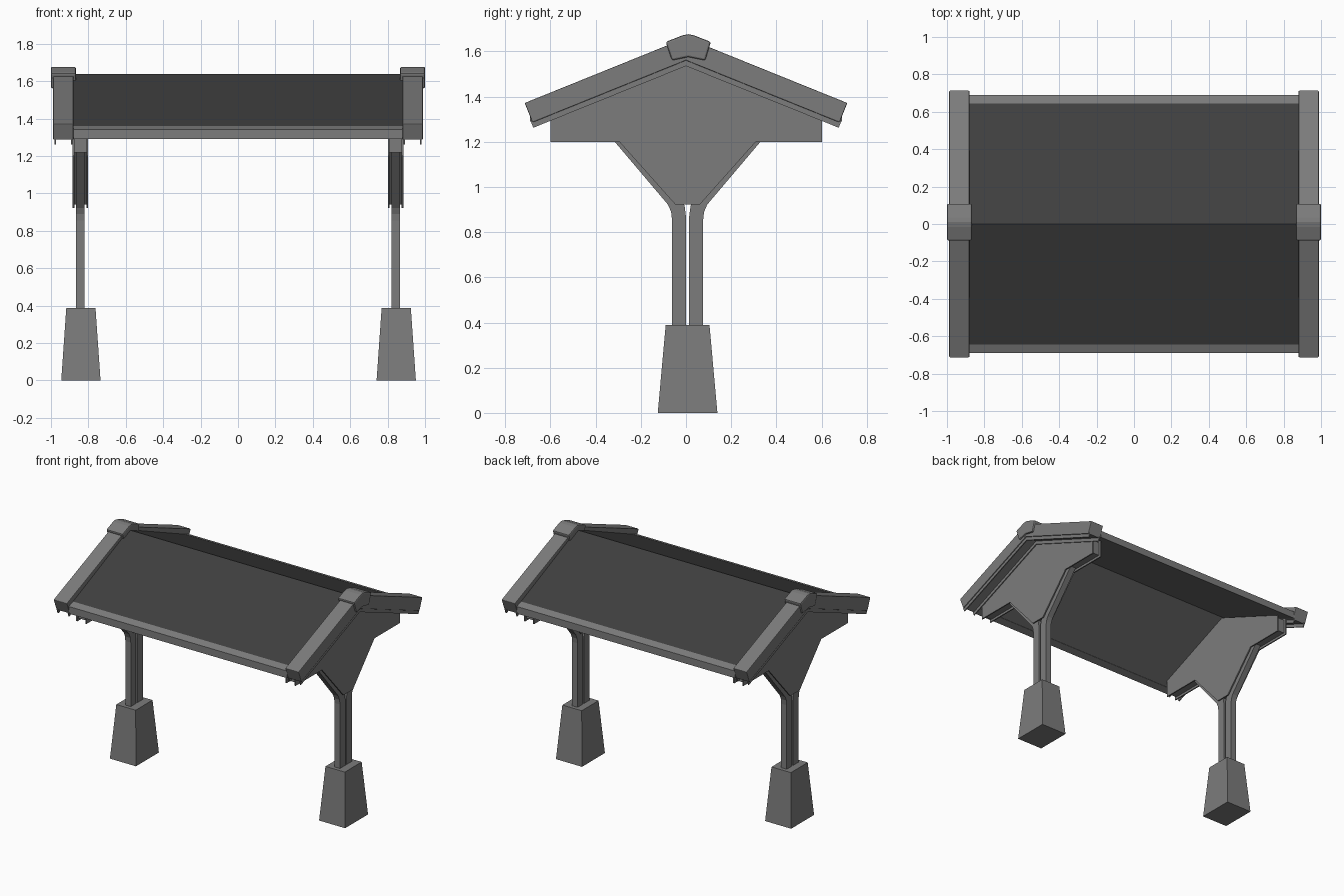
import bpy, bmesh

if "Cube" in bpy.data.objects:
    bpy.data.objects.remove(bpy.data.objects["Cube"])

M = 0.404      # slope of the barge boards
CY = 0.007     # centre line of the posts
PX = 0.843     # x of the post centres


def material(name, v):
    m = bpy.data.materials.new(name)
    m.diffuse_color = (v, v, v, 1)
    m.use_nodes = True
    m.node_tree.nodes["Principled BSDF"].inputs["Base Color"].default_value = m.diffuse_color
    return m


GREY = material("light grey", 0.2)
DARK = material("dark grey", 0.05)


def finish(name, bm, mat, bevel=0):
    bmesh.ops.recalc_face_normals(bm, faces=bm.faces[:])
    me = bpy.data.meshes.new(name)
    bm.to_mesh(me)
    bm.free()
    me.materials.append(mat)
    ob = bpy.data.objects.new(name, me)
    bpy.context.collection.objects.link(ob)
    if bevel:
        b = ob.modifiers.new("bevel", 'BEVEL')
        b.width, b.segments = bevel, 2
        b.limit_method, b.angle_limit = 'ANGLE', 1.0
    return ob


def prism(name, pts, x0, x1, mat, bevel=0):
    """Extrude a (y, z) outline from x0 to x1."""
    bm = bmesh.new()
    f = bm.faces.new([bm.verts.new((x0, y, z)) for y, z in pts])
    r = bmesh.ops.extrude_face_region(bm, geom=[f])
    verts = [g for g in r["geom"] if isinstance(g, bmesh.types.BMVert)]
    bmesh.ops.translate(bm, verts=verts, vec=(x1 - x0, 0, 0))
    return finish(name, bm, mat, bevel)


def chevron(apex, t, ye):
    """Roof-shaped outline with ends square to the slope."""
    yb = ye - t * 0.347
    return [(-ye, apex - M * ye), (0, apex), (ye, apex - M * ye),
            (yb, apex - t - M * yb), (0, apex - t), (-yb, apex - t - M * yb)]


# roof panel: dark on top, light underneath
roof = prism("roof_panel", [(-0.645, 1.358), (0, 1.637), (0.645, 1.358),
                            (0.645, 1.31), (0, 1.575), (-0.645, 1.31)], -0.88, 0.88, DARK)
roof.data.materials.append(GREY)
for p in roof.data.polygons:
    p.material_index = 0 if p.normal.z > 0.1 else 1

# light eave strips
for s, side in ((-1, "front"), (1, "back")):
    prism(side + "_eave_strip",
          [(s * 0.643, 1.36), (s * 0.691, 1.342), (s * 0.691, 1.29), (s * 0.643, 1.309)],
          -0.88, 0.88, GREY)

for s, side in ((-1, "left"), (1, "right")):
    c = s * PX
    # barge boards with thin flanges below, and ridge cap
    prism(side + "_barge_board", chevron(1.66, 0.1, 0.714), s * 0.88, s * 0.988, GREY, 0.004)
    for a, b in ((0.886, 0.893), (0.973, 0.981)):
        prism(side + "_barge_flange", chevron(1.57, 0.035, 0.688), s * a, s * b, GREY)
    prism(side + "_ridge_cap",
          [(-0.09, 1.642), (-0.015, 1.671), (0.01, 1.676), (0.035, 1.671), (0.11, 1.642),
           (0.085, 1.56), (0.01, 1.575), (-0.062, 1.56)],
          s * 0.867, s * 1.0, GREY, 0.008)

    # gable: two thin plates with a recessed core
    plate = [(0, 1.57), (-0.6, 1.325), (-0.6, 1.2), (-0.295, 1.2), (-0.047, 0.922),
             (0.061, 0.922), (0.309, 1.2), (0.602, 1.2), (0.602, 1.325)]
    for d, part in ((-0.0365, "inner"), (0.0365, "outer")):
        prism(f"{side}_{part}_gable_plate", plate, c + s * d - 0.0045, c + s * d + 0.0045, GREY)
    core = [(0, 1.565), (-0.585, 1.32), (-0.585, 1.217), (-0.28, 1.217), (-0.04, 0.94),
            (0.054, 0.94), (0.294, 1.217), (0.585, 1.217), (0.585, 1.32)]
    prism(side + "_gable_core", core, c - 0.0325, c + 0.0325, GREY)

    # twin posts bending out into braces
    strut = [(-0.062, 0.37), (-0.062, 0.855), (-0.066, 0.89), (-0.08, 0.922), (-0.33, 1.217),
             (-0.26, 1.217), (-0.02, 0.955), (-0.006, 0.915), (0.001, 0.86), (0.001, 0.37)]
    prism(side + "_front_post", strut, c - 0.022, c + 0.022, GREY)
    prism(side + "_back_post", [(2 * CY - y, z) for y, z in strut], c - 0.022, c + 0.022, GREY)

    # tapered footing
    bm = bmesh.new()
    rings = []
    for hx, hy, z in ((0.105, 0.132, 0), (0.078, 0.097, 0.388)):
        rings.append([bm.verts.new((c + 0.003 + i * hx, CY + j * hy, z))
                      for i, j in ((-1, -1), (1, -1), (1, 1), (-1, 1))])
    bm.faces.new(rings[0])
    bm.faces.new(rings[1])
    for i in range(4):
        k = (i + 1) % 4
        bm.faces.new((rings[0][i], rings[0][k], rings[1][k], rings[1][i]))
    finish(side + "_footing", bm, GREY)
